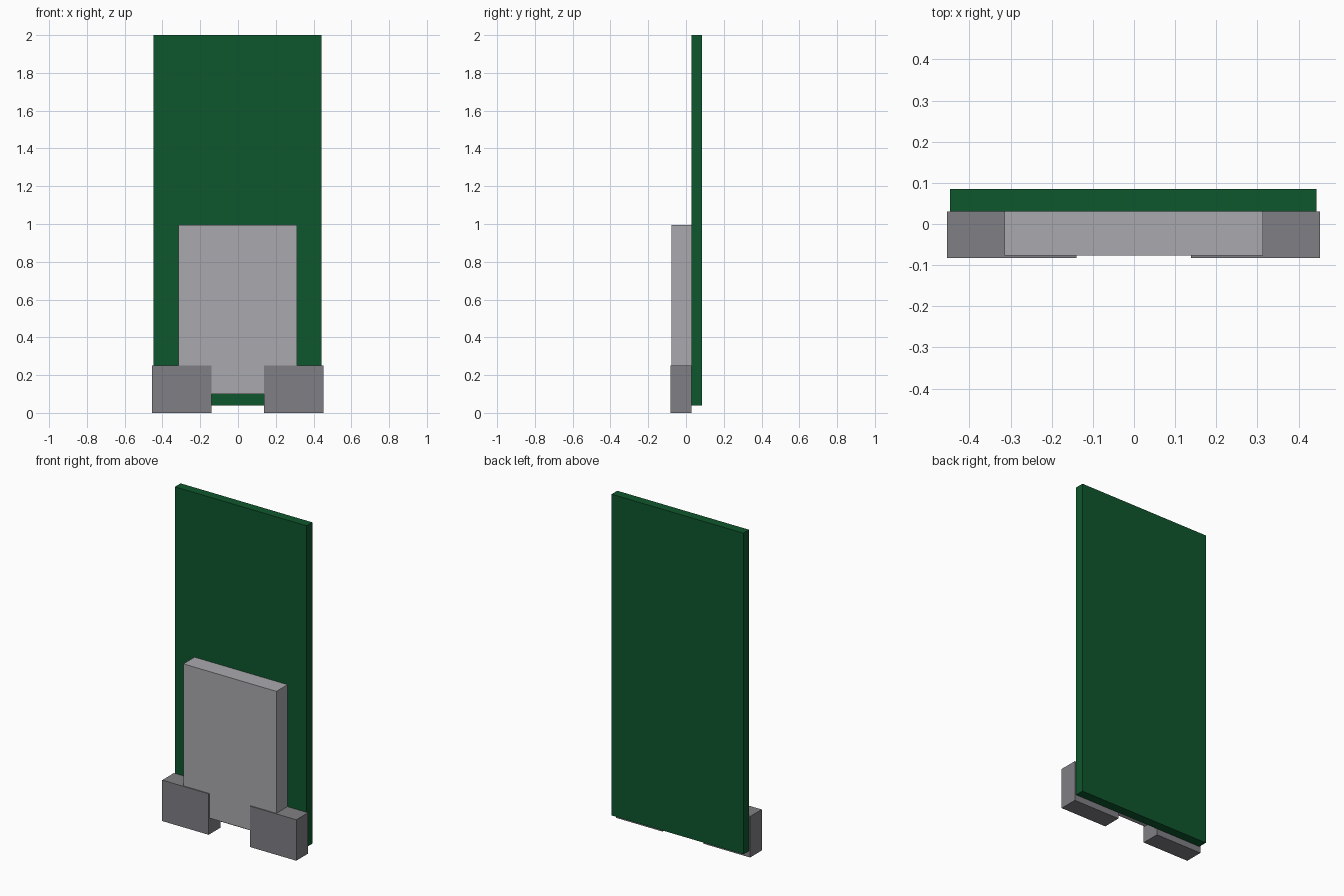
import bpy

if "Cube" in bpy.data.objects:
    bpy.data.objects.remove(bpy.data.objects["Cube"])


def material(name, color):
    m = bpy.data.materials.new(name)
    m.diffuse_color = (*color, 1.0)
    m.use_nodes = True
    m.node_tree.nodes["Principled BSDF"].inputs["Base Color"].default_value = m.diffuse_color
    return m


def box(name, low, high, mat):
    """Axis-aligned box between two corners."""
    size = [b - a for a, b in zip(low, high)]
    centre = [(a + b) / 2 for a, b in zip(low, high)]
    bpy.ops.mesh.primitive_cube_add(size=1, location=centre)
    ob = bpy.context.object
    ob.name = name
    ob.scale = size
    bpy.ops.object.transform_apply(location=False, rotation=False, scale=True)
    ob.data.materials.append(mat)
    return ob


green = material("board green", (0.0045, 0.095, 0.027))
light_grey = material("light grey", (0.40, 0.395, 0.42))
dark_grey = material("dark grey", (0.216, 0.216, 0.235))

# Tall thin board at the back
box("board", (-0.447, 0.03, 0.038), (0.443, 0.085, 2.0), green)

# Raised plate on the front of the board
box("front_plate", (-0.315, -0.077, 0.1), (0.313, 0.03, 0.995), light_grey)

# Pair of foot blocks at the lower corners
for side, x0, x1 in (("left", -0.454, -0.14), ("right", 0.138, 0.452)):
    box("foot_block_" + side, (x0, -0.083, 0.0), (x1, 0.03, 0.25), dark_grey)
